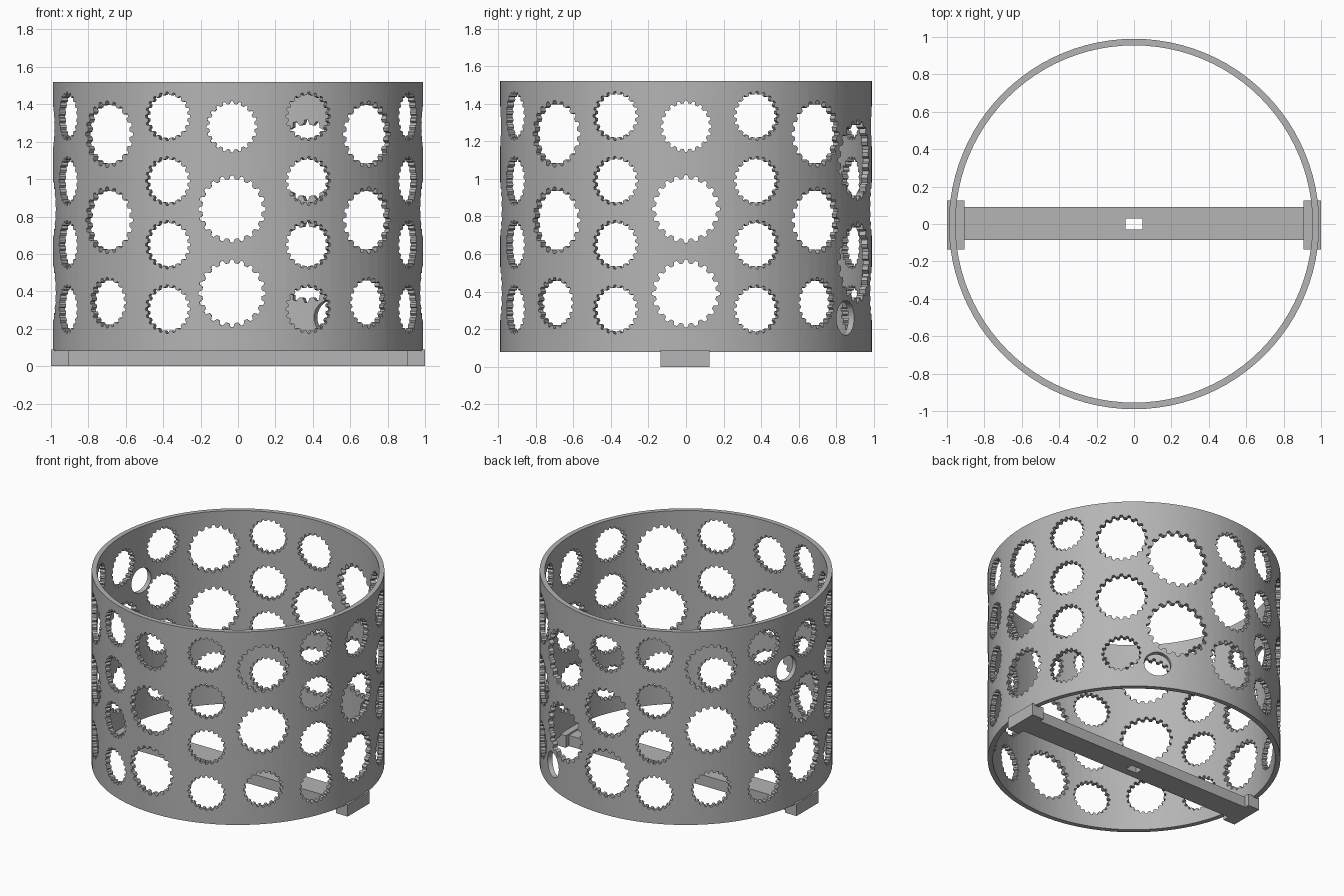
import bpy, bmesh, math
from mathutils import Matrix, Vector

cube = bpy.data.objects.get("Cube")
if cube:
    bpy.data.objects.remove(cube, do_unlink=True)

grey = bpy.data.materials.new("plain_grey")
grey.use_nodes = True
colour = (0.46, 0.46, 0.46, 1)
grey.diffuse_color = colour
grey.node_tree.nodes["Principled BSDF"].inputs["Base Color"].default_value = colour

RADIUS, WALL = 0.99, 0.035
BOTTOM, TOP = 0.08, 1.52


def make_object(name, bm):
    bmesh.ops.recalc_face_normals(bm, faces=bm.faces)
    mesh = bpy.data.meshes.new(name)
    bm.to_mesh(mesh)
    bm.free()
    obj = bpy.data.objects.new(name, mesh)
    bpy.context.collection.objects.link(obj)
    mesh.materials.append(grey)
    return obj


def prism(bm, outline, matrix, depth):
    """Extrude a closed 2D outline along the local z axis."""
    face = bm.faces.new([bm.verts.new(matrix @ Vector((u, v, 0))) for u, v in outline])
    new = bmesh.ops.extrude_face_region(bm, geom=[face])["geom"]
    shift = matrix.to_3x3() @ Vector((0, 0, depth))
    bmesh.ops.translate(bm, vec=shift, verts=[g for g in new if isinstance(g, bmesh.types.BMVert)])


def box(bm, x0, x1, y0, y1, z0, z1):
    prism(bm, [(x0, y0), (x1, y0), (x1, y1), (x0, y1)], Matrix.Translation((0, 0, z0)), z1 - z0)


def circle(radius, count):
    return [(radius * math.cos(math.tau * i / count), radius * math.sin(math.tau * i / count))
            for i in range(count)]


def gear(radius, teeth=20):
    points = []
    for i in range(teeth):
        for step, size in ((-0.32, 0.89), (-0.14, 1), (0.14, 1), (0.32, 0.89)):
            a = math.tau * (i + step) / teeth
            points.append((radius * size * math.cos(a), radius * size * math.sin(a)))
    return points


def cut(obj, cutter):
    cutter.hide_render = True
    mod = obj.modifiers.new("cut", "BOOLEAN")
    mod.operation = "DIFFERENCE"
    mod.solver = "EXACT"
    mod.object = cutter
    bpy.context.view_layer.objects.active = obj
    bpy.ops.object.modifier_apply(modifier=mod.name)
    bpy.data.objects.remove(cutter, do_unlink=True)


# Round wall: a ring profile closed top and bottom
bm = bmesh.new()
rings = []
for r, z in ((RADIUS, BOTTOM), (RADIUS, TOP), (RADIUS - WALL, TOP), (RADIUS - WALL, BOTTOM)):
    rings.append([bm.verts.new((x, y, z)) for x, y in circle(r, 96)])
for k in range(4):
    a, b = rings[k], rings[(k + 1) % 4]
    for i in range(96):
        j = (i + 1) % 96
        bm.faces.new((a[i], a[j], b[j], b[i]))
ring_wall = make_object("ring_wall", bm)

# Gear-shaped openings in sixteen columns, as (height, radius)
LOW_LARGE = [(0.39, 0.18), (0.84, 0.18), (1.28, 0.137)]
HIGH_LARGE = [(0.34, 0.135), (0.78, 0.178), (1.24, 0.178)]
SMALL = [(0.305, 0.13), (0.65, 0.13), (0.99, 0.13), (1.335, 0.13)]
PAIR = [(0.555, 0.215), (1.1, 0.215)]

bm = bmesh.new()


def opening(angle, z, outline):
    turn = Matrix.Rotation(math.radians(angle), 4, "Z")
    aim = Matrix(((0, 0, 1), (1, 0, 0), (0, 1, 0))).to_4x4()
    prism(bm, outline, turn @ Matrix.Translation((0.92, 0, z)) @ aim, 0.14)


for column in range(16):
    angle = column * 22.5
    if column == 3:
        holes = PAIR
    elif column % 2:
        holes = SMALL
    else:
        holes = HIGH_LARGE if column % 4 == 2 else LOW_LARGE
    if column == 12:
        angle -= 1.9
    elif column == 4:
        angle += 1.9
    for z, r in holes:
        opening(angle, z, gear(r))

# Two plain round openings
opening(59.3, 0.26, circle(0.092, 32))
opening(168.5, 1.12, circle(0.092, 32))
cut(ring_wall, make_object("opening_cutter", bm))

# Cross bar with a slot in the middle
bm = bmesh.new()
box(bm, -0.95, 0.95, -0.085, 0.09, 0, 0.08)
cross_bar = make_object("cross_bar", bm)
bm = bmesh.new()
box(bm, -0.045, 0.045, -0.03, 0.03, -0.1, 0.2)
cut(cross_bar, make_object("slot_cutter", bm))

# End blocks that hold the ring
for name, side in (("left_end_block", 1), ("right_end_block", -1)):
    bm = bmesh.new()
    xs = sorted((0.905 * side, side))
    box(bm, xs[0], xs[1], -0.135, 0.125, 0, 0.09)
    make_object(name, bm)

# Smooth the round wall, keep its edges sharp
bpy.ops.object.select_all(action="DESELECT")
ring_wall.select_set(True)
bpy.context.view_layer.objects.active = ring_wall
bpy.ops.object.shade_smooth_by_angle(angle=math.radians(25))
